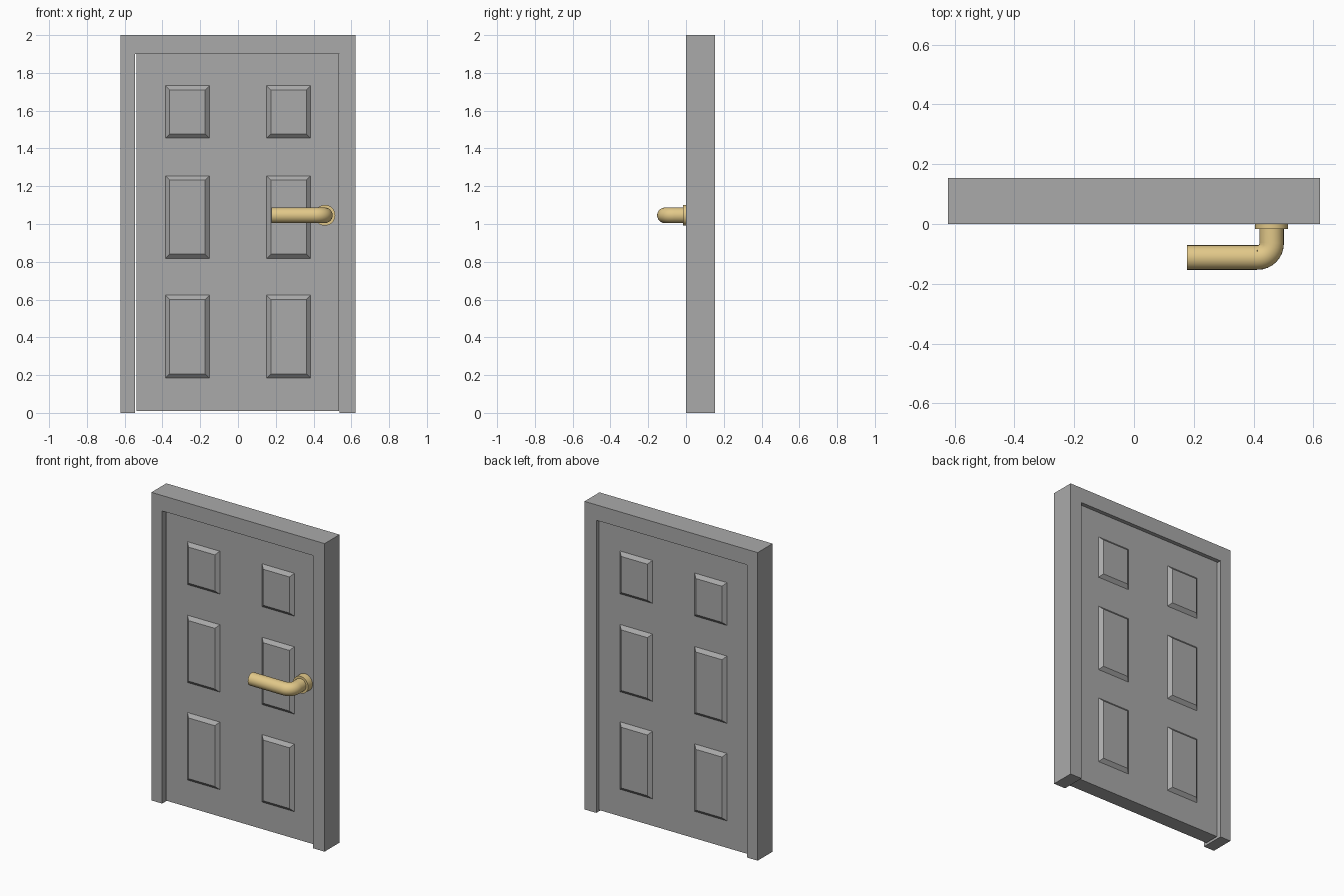
import bpy, bmesh, math
from mathutils import Vector

if "Cube" in bpy.data.objects:
    bpy.data.objects.remove(bpy.data.objects["Cube"])


def material(name, rgb):
    m = bpy.data.materials.new(name)
    m.diffuse_color = (*rgb, 1)
    m.use_nodes = True
    m.node_tree.nodes["Principled BSDF"].inputs["Base Color"].default_value = m.diffuse_color
    return m


GREY = material("grey_paint", (0.40, 0.40, 0.40))
BRASS = material("brass", (0.76, 0.58, 0.25))


def finish(bm, name, mat, smooth=False):
    bmesh.ops.recalc_face_normals(bm, faces=bm.faces[:])
    me = bpy.data.meshes.new(name)
    bm.to_mesh(me)
    bm.free()
    me.materials.append(mat)
    ob = bpy.data.objects.new(name, me)
    bpy.context.collection.objects.link(ob)
    if smooth:
        bpy.ops.object.select_all(action='DESELECT')
        ob.select_set(True)
        bpy.context.view_layer.objects.active = ob
        bpy.ops.object.shade_smooth_by_angle(angle=math.radians(40))
    return ob


def extrude_y(bm, dy):
    ext = bmesh.ops.extrude_face_region(bm, geom=bm.faces[:])
    verts = [g for g in ext["geom"] if isinstance(g, bmesh.types.BMVert)]
    bmesh.ops.translate(bm, verts=verts, vec=(0, dy, 0))


# Frame: an upside-down U, extruded through the wall depth
bm = bmesh.new()
outline = [(-0.622, 0), (-0.545, 0), (-0.545, 1.9), (0.537, 1.9),
           (0.537, 0), (0.622, 0), (0.622, 2), (-0.622, 2)]
bm.faces.new([bm.verts.new((x, 0, z)) for x, z in outline])
extrude_y(bm, 0.153)
finish(bm, "door_frame", GREY)

# Door leaf: grid slab, with raised bevelled panels on both faces
xs = [-0.538, -0.384, -0.152, 0.152, 0.384, 0.536]
zs = [0.01, 0.185, 0.623, 0.818, 1.255, 1.454, 1.732, 1.899]
FRONT, BACK = 0.03, 0.128
bm = bmesh.new()
grid = [[bm.verts.new((x, FRONT, z)) for x in xs] for z in zs]
for j in range(len(zs) - 1):
    for i in range(len(xs) - 1):
        bm.faces.new((grid[j][i], grid[j][i + 1], grid[j + 1][i + 1], grid[j + 1][i]))
extrude_y(bm, BACK - FRONT)
bmesh.ops.recalc_face_normals(bm, faces=bm.faces[:])
panels = []
for f in bm.faces:
    c = f.calc_center_median()
    in_column = 0.152 < abs(c.x) < 0.384
    in_row = any(zs[k] < c.z < zs[k + 1] for k in (1, 3, 5))
    if abs(f.normal.y) > 0.9 and in_column and in_row:
        panels.append(f)
bmesh.ops.inset_individual(bm, faces=panels, thickness=0.031, depth=0.02)
finish(bm, "door_leaf", GREY)


def sweep(name, path, radii, side_count=24):
    """Round tube along a path lying in a horizontal plane, with flat caps."""
    bm = bmesh.new()
    rings = []
    for k, p in enumerate(path):
        a, b = path[max(k - 1, 0)], path[min(k + 1, len(path) - 1)]
        t = (b - a).normalized()
        up = Vector((0, 0, 1))
        side = t.cross(up)
        rings.append([bm.verts.new(p + radii[k] * (side * math.cos(u) + up * math.sin(u)))
                      for u in (2 * math.pi * s / side_count for s in range(side_count))])
    for r0, r1 in zip(rings, rings[1:]):
        for s in range(side_count):
            n = (s + 1) % side_count
            bm.faces.new((r0[s], r0[n], r1[n], r1[s]))
    bm.faces.new(rings[0])
    bm.faces.new(rings[-1])
    return finish(bm, name, BRASS, True)


# Lever handle: neck out of the door, rounded elbow, straight grip
HX, HZ, REACH, BEND = 0.46, 1.046, -0.112, 0.046
path = [Vector((HX, FRONT, HZ))]
for k in range(9):
    a = math.pi / 2 * k / 8
    path.append(Vector((HX - BEND + BEND * math.cos(a), REACH + BEND - BEND * math.sin(a), HZ)))
path.append(Vector((0.177, REACH, HZ)))
# square the rings at the straight ends by adding short guide points
path.insert(1, path[1] + Vector((0, 0.002, 0)))
path.insert(-1, path[-2] + Vector((-0.002, 0, 0)))
sweep("lever_handle", path, [0.041] * len(path))

# Rosette behind the handle
sweep("handle_rosette", [Vector((HX, FRONT, HZ)), Vector((HX, -0.016, HZ))], [0.055, 0.055], 32)
